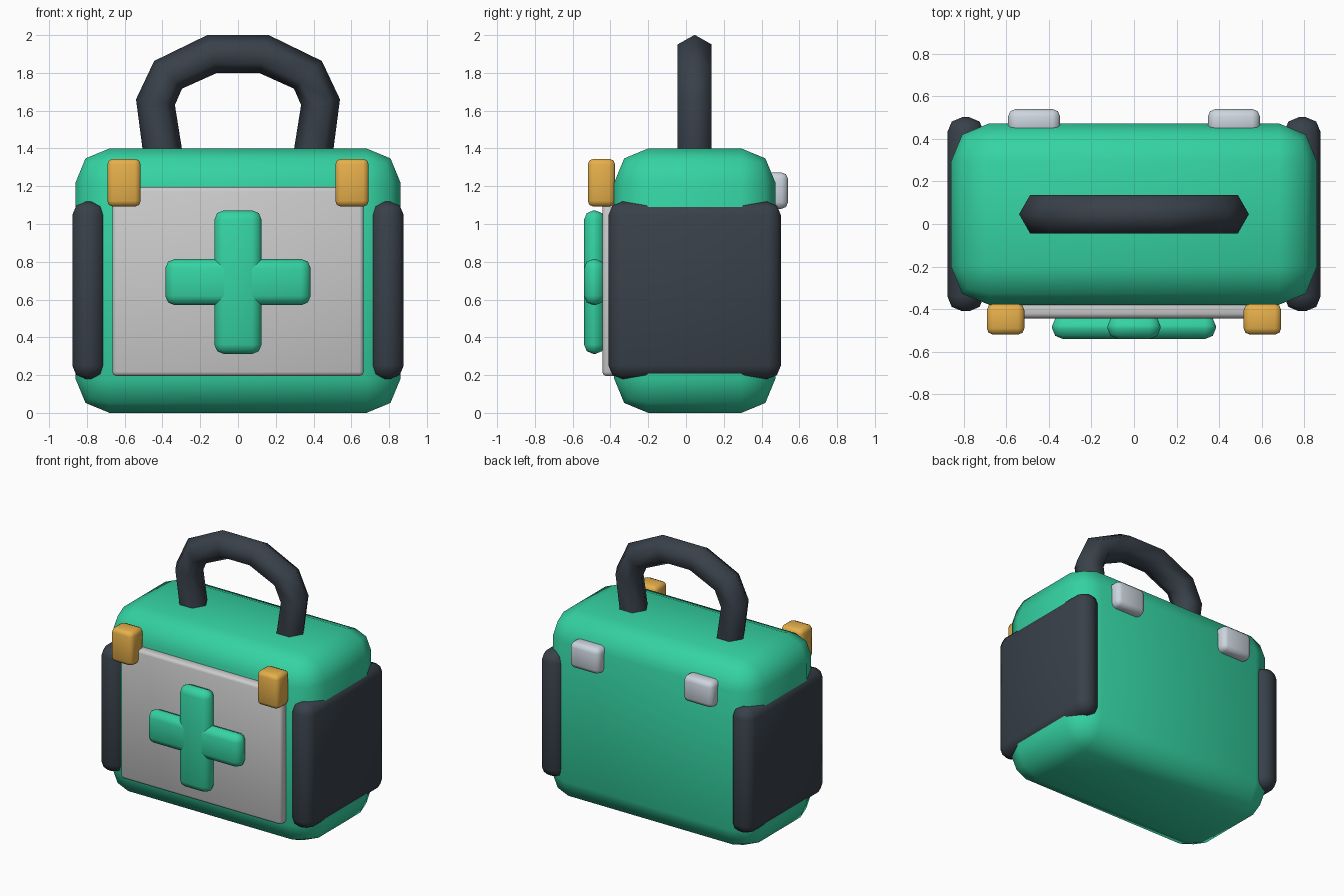
import bpy, bmesh, math
from mathutils import Vector

if "Cube" in bpy.data.objects:
    bpy.data.objects.remove(bpy.data.objects["Cube"])


def material(name, rgb):
    m = bpy.data.materials.new(name)
    m.diffuse_color = (*rgb, 1)
    m.use_nodes = True
    m.node_tree.nodes["Principled BSDF"].inputs["Base Color"].default_value = m.diffuse_color
    return m


GREEN = material("green", (0.035, 0.65, 0.36))
DARK = material("dark_rubber", (0.04, 0.052, 0.068))
AMBER = material("amber", (0.79, 0.43, 0.07))
STEEL = material("steel", (0.6, 0.66, 0.73))
WHITE = material("off_white", (0.8, 0.8, 0.8))


def finish(bm, name, mat, angle):
    bmesh.ops.recalc_face_normals(bm, faces=bm.faces[:])
    me = bpy.data.meshes.new(name)
    bm.to_mesh(me)
    bm.free()
    ob = bpy.data.objects.new(name, me)
    bpy.context.collection.objects.link(ob)
    me.materials.append(mat)
    bpy.ops.object.select_all(action='DESELECT')
    ob.select_set(True)
    bpy.context.view_layer.objects.active = ob
    bpy.ops.object.shade_smooth_by_angle(angle=math.radians(angle))
    return ob


def box(name, xr, yr, zr, bevel, mat):
    """Rounded box spanning the given ranges."""
    bm = bmesh.new()
    bmesh.ops.create_cube(bm, size=1)
    for v in bm.verts:
        v.co = [(a + b) / 2 + c * (b - a) for c, (a, b) in zip(v.co, (xr, yr, zr))]
    bmesh.ops.bevel(bm, geom=bm.edges[:], offset=bevel, segments=2,
                    profile=0.5, affect='EDGES', clamp_overlap=True)
    return finish(bm, name, mat, 60)


def pair(name, xr, yr, zr, bevel, mat):
    box("right_" + name, xr, yr, zr, bevel, mat)
    box("left_" + name, (-xr[1], -xr[0]), yr, zr, bevel, mat)


# Case body and front panel
box("case_body", (-0.86, 0.86), (-0.38, 0.473), (0, 1.4), 0.18, GREEN)
box("front_panel", (-0.665, 0.665), (-0.443, -0.36), (0.195, 1.195), 0.022, WHITE)

# Raised cross
box("cross_upright", (-0.125, 0.125), (-0.54, -0.43), (0.312, 1.072), 0.05, GREEN)
box("cross_bar", (-0.385, 0.385), (-0.54, -0.43), (0.57, 0.815), 0.05, GREEN)

# Side bumpers, latches and rear hinges
pair("bumper", (0.705, 0.877), (-0.41, 0.502), (0.18, 1.118), 0.07, DARK)
pair("latch", (0.515, 0.692), (-0.52, -0.375), (1.092, 1.345), 0.03, AMBER)
pair("hinge", (0.347, 0.592), (0.42, 0.54), (1.08, 1.273), 0.035, STEEL)

# Carry handle: hexagonal tube swept along an arch
half = [(-0.393, 1.34), (-0.437, 1.645), (-0.37, 1.79), (-0.137, 1.9)]
path = [Vector((x, 0.046, z)) for x, z in half + [(-x, z) for x, z in half[::-1]]]
bm = bmesh.new()
rings = []
for i, p in enumerate(path):
    before = (p - path[i - 1]).normalized() if i else Vector()
    after = (path[i + 1] - p).normalized() if i < len(path) - 1 else Vector()
    t = (before + after).normalized()
    out = Vector((-t.z, 0, t.x))
    rings.append([bm.verts.new(p + 0.104 * (math.cos(a) * out + math.sin(a) * Vector((0, 1, 0))))
                  for a in (k * math.pi / 3 for k in range(6))])
for r, s in zip(rings, rings[1:]):
    for k in range(6):
        bm.faces.new((r[k], r[(k + 1) % 6], s[(k + 1) % 6], s[k]))
bm.faces.new(rings[0])
bm.faces.new(rings[-1])
finish(bm, "carry_handle", DARK, 62)
